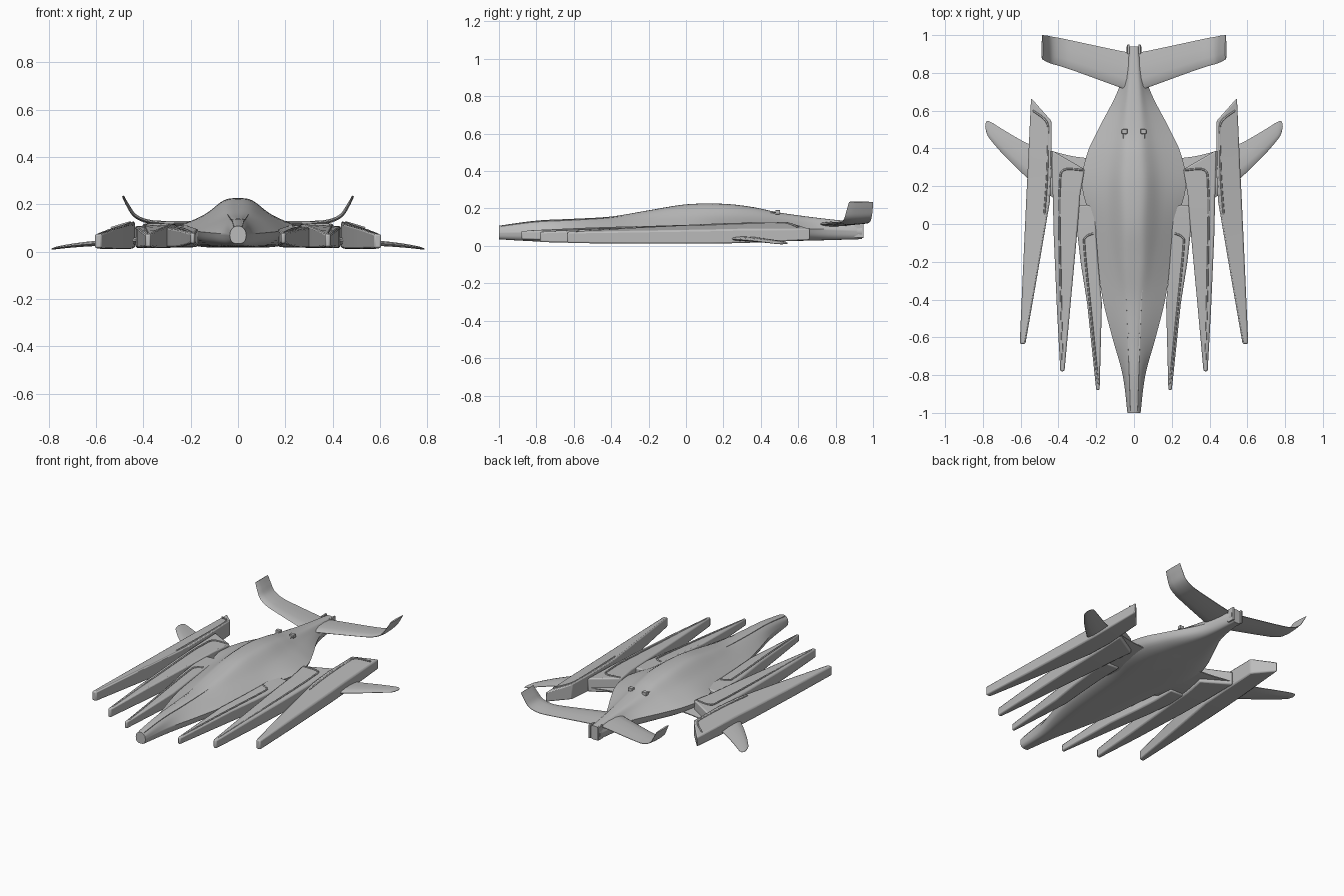
import bpy, bmesh, math
from mathutils import Vector

if "Cube" in bpy.data.objects:
    bpy.data.objects.remove(bpy.data.objects["Cube"])


def paint(name, r, g, b):
    m = bpy.data.materials.new(name)
    m.diffuse_color = (r, g, b, 1)
    m.use_nodes = True
    m.node_tree.nodes["Principled BSDF"].inputs["Base Color"].default_value = m.diffuse_color
    return m


GREY = paint("hull grey", 0.5, 0.5, 0.5)


def spline(pts, steps):
    """Smooth open curve through tuples of any length."""
    out = []
    n = len(pts)
    for i in range(n - 1):
        p1, p2 = pts[i], pts[i + 1]
        p0, p3 = pts[max(i - 1, 0)], pts[min(i + 2, n - 1)]
        for k in range(steps):
            t = k / steps
            out.append(tuple(0.5 * (2 * b + (c - a) * t + (2 * a - 5 * b + 4 * c - d) * t * t
                       + (3 * b - a - 3 * c + d) * t ** 3) for a, b, c, d in zip(p0, p1, p2, p3)))
    return out + [tuple(pts[-1])]


def loft(name, rings, mirror=True, bevel=0, angle=35):
    """Skin closed rings, cap the ends, optionally mirror and bevel."""
    bm = bmesh.new()
    vs = [[bm.verts.new(p) for p in r] for r in rings]
    n = len(rings[0])
    for a, b in zip(vs, vs[1:]):
        for i in range(n):
            j = (i + 1) % n
            bm.faces.new((a[i], a[j], b[j], b[i]))
    bm.faces.new(vs[0])
    bm.faces.new(vs[-1][::-1])
    bmesh.ops.remove_doubles(bm, verts=bm.verts, dist=1e-5)
    bmesh.ops.recalc_face_normals(bm, faces=bm.faces)
    me = bpy.data.meshes.new(name)
    bm.to_mesh(me)
    bm.free()
    ob = bpy.data.objects.new(name, me)
    bpy.context.collection.objects.link(ob)
    me.materials.append(GREY)
    bpy.ops.object.select_all(action='DESELECT')
    bpy.context.view_layer.objects.active = ob
    ob.select_set(True)
    bpy.ops.object.shade_smooth_by_angle(angle=math.radians(angle))
    if bevel:
        m = ob.modifiers.new("bevel", 'BEVEL')
        m.width, m.segments, m.limit_method = bevel, 2, 'ANGLE'
    if mirror:
        m = ob.modifiers.new("mirror", 'MIRROR')
        m.use_mirror_merge = False
    return ob


# Fuselage: y, half width, bottom, edge z, shoulder x, shoulder z, crown x, top
stations = [
    (-1.0, .035, .035, .07, .03, .09, .015, .108),
    (-.8, .06, .024, .075, .042, .11, .02, .135),
    (-.6, .115, .02, .08, .06, .12, .025, .145),
    (-.4, .165, .018, .085, .085, .13, .035, .157),
    (-.2, .195, .018, .09, .11, .145, .05, .19),
    (0, .225, .018, .095, .135, .152, .055, .222),
    (.2, .275, .018, .098, .145, .155, .06, .225),
    (.36, .252, .02, .098, .13, .15, .052, .207),
    (.5, .19, .025, .095, .1, .14, .045, .178),
    (.72, .08, .03, .09, .055, .12, .03, .148),
    (.94, .035, .036, .08, .03, .105, .018, .125)]
rings = []
for y, w, zb, ze, s, zs, t, zt in spline(stations, 6):
    lower = spline([(0, zb), (w * .55, zb + .002), (w * .88, zb * .6 + ze * .4), (w, ze)], 4)
    upper = spline([(w, ze), (s, zs), (t, zt - (zt - zs) * .13), (0, zt)], 5)
    half = lower + upper[1:]
    rings.append([(x, y, z) for x, z in half] + [(-x, y, z) for x, z in half[-2:0:-1]])
loft("fuselage", rings, mirror=False, angle=40)


# Blade pods: each station is inner x, inner y, outer x, outer y, bottom, inner top, outer top
def pod(name, st, bevel=.008):
    loft(name, [[(xi, yi, zb), (xo, yo, zb), (xo, yo, to), (xi, yi, ti)]
                for xi, yi, xo, yo, zb, ti, to in st], bevel=bevel, angle=30)


pod("outer_pod", [(.575, -.635, .605, -.635, .015, .076, .074),
                  (.508, -.25, .588, -.25, .012, .1, .08),
                  (.445, .12, .571, .12, .012, .118, .086),
                  (.435, .3, .562, .3, .015, .126, .09),
                  (.437, .545, .545, .667, .03, .13, .092)])
pod("middle_pod", [(.368, -.78, .39, -.78, .02, .076, .074),
                   (.338, -.45, .408, -.45, .016, .093, .088),
                   (.302, -.06, .425, -.06, .015, .108, .1),
                   (.285, .15, .43, .15, .015, .115, .106),
                   (.262, .29, .435, .39, .02, .118, .108)])
pod("inner_pod", [(.182, -.88, .2, -.88, .035, .08, .078),
                  (.17, -.42, .248, -.42, .02, .098, .092),
                  (.19, -.2, .283, -.2, .018, .104, .098),
                  (.2, -.06, .302, -.03, .018, .108, .102),
                  (.2, .1, .3, .1, .02, .108, .104)])

# Raised intake lips along the pod tops, curving in toward the hull
for name, path in (
        ("middle_pod_lip", [(.27, .285, .117), (.375, .285, .114), (.392, .2, .114),
                            (.395, 0, .108), (.378, -.75, .074)]),
        ("inner_pod_lip", [(.215, -.05, .108), (.255, -.07, .106), (.262, -.13, .104),
                           (.225, -.5, .094), (.19, -.85, .078)]),
        ("outer_pod_lip", [(.535, .6, .1), (.462, .54, .122), (.455, .45, .12),
                           (.46, .25, .118), (.475, .05, .11)])):
    cu = bpy.data.curves.new(name, 'CURVE')
    cu.dimensions = '3D'
    cu.bevel_depth = .005
    cu.bevel_resolution = 1
    sp = cu.splines.new('POLY')
    pts = spline(path, 5)
    sp.points.add(len(pts) - 1)
    for p, q in zip(sp.points, pts):
        p.co = (*q, 1)
    cu.materials.append(GREY)
    ob = bpy.data.objects.new(name, cu)
    bpy.context.collection.objects.link(ob)
    ob.modifiers.new("mirror", 'MIRROR')


# Wings and tail: each station is x, z, leading y, trailing y, thickness
def wing(name, st):
    s = spline(st, 5)
    rings = []
    for i, (x, z, y0, y1, th) in enumerate(s):
        a, b = s[max(i - 1, 0)], s[min(i + 1, len(s) - 1)]
        d = Vector((b[0] - a[0], 0, b[1] - a[1])).normalized()
        nrm = Vector((-d.z, 0, d.x))
        prof = [(0, 0), (.06, .3), (.3, .5), (.65, .4), (1, .08),
                (1, -.08), (.65, -.4), (.3, -.5), (.06, -.3)]
        rings.append([Vector((x, y0 + (y1 - y0) * u, z)) + nrm * (v * th) for u, v in prof])
    loft(name, rings, angle=50)


wing("swept_wing", [(.12, .05, -.08, .34, .04), (.3, .048, .02, .355, .035),
                    (.43, .045, .14, .385, .03), (.56, .038, .24, .425, .024),
                    (.68, .028, .355, .492, .018), (.755, .018, .44, .538, .012),
                    (.778, .013, .475, .545, .008), (.787, .011, .51, .53, .005)])
wing("tail_fin", [(.0, .115, .7, .905, .03), (.08, .117, .725, .918, .024),
                  (.3, .121, .805, .965, .018), (.38, .128, .832, .982, .017),
                  (.435, .152, .848, .992, .015), (.465, .195, .86, .998, .013),
                  (.486, .235, .872, 1.0, .009)])


# Round nose sensor and tail nozzle, made as stepped tubes
def tube(name, z, steps):
    loft(name, [[(r * math.cos(a), y, z + r * math.sin(a))
                 for a in (math.tau * k / 24 for k in range(24))] for y, r in steps], mirror=False)


tube("nose_sensor", .07, [(-.96, .034), (-1.0, .034), (-1.0, .025), (-.985, .022),
                          (-.985, .01), (-.998, .006)][::-1])
tube("tail_nozzle", .078, [(.8, .036), (.94, .04), (.94, .031), (.915, .027), (.915, .008), (.935, .004)])


def box(name, x, y, z, sx, sy, sz, mirror=True):
    loft(name, [[(x + u * sx / 2, y + v * sy / 2, z + v2 * sz / 2)
                 for u, v2 in ((-1, -1), (1, -1), (1, 1), (-1, 1))] for v in (-1, 1)],
         mirror=mirror, bevel=.002)


# Small dorsal sensors, spine ridges and nozzle side plates
box("dorsal_sensor", .05, .49, .18, .03, .025, .022)
box("sensor_mast", .05, .46, .172, .014, .05, .014)
box("nozzle_plate", .03, .925, .085, .012, .05, .085)
loft("spine_ridge", [[(x - .004, y, z - .012), (x + .004, y, z - .012), (x + .003, y, z + .003),
                      (x - .003, y, z + .003)] for x, y, z in spline(
    [(.016, -.99, .105), (.022, -.8, .129), (.03, -.6, .138), (.038, -.4, .15), (.05, -.25, .168)], 4)])
